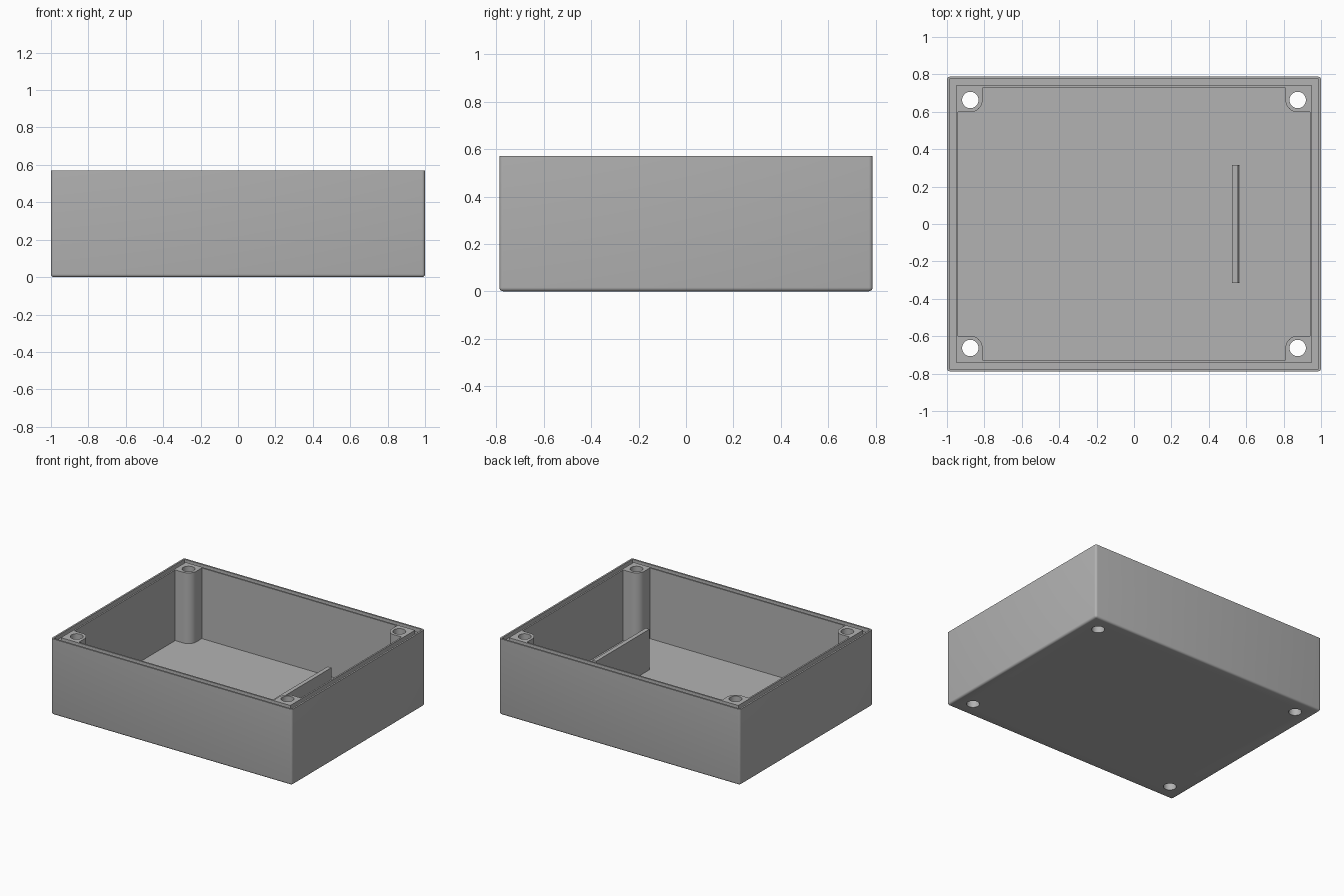
import bpy, bmesh, math

cube = bpy.data.objects.get("Cube")
if cube:
    bpy.data.objects.remove(cube, do_unlink=True)

# Main sizes (half widths, heights)
HX, HY, TOP = 1.0, 0.788, 0.57
FLOOR, WALL = 0.04, 0.06
INSET, POST_R, HOLE_R = 0.125, 0.065, 0.044
LIP, GROOVE_IN, GROOVE_DEPTH = 0.013, 0.048, 0.03
EDGE_R = 0.016

grey = bpy.data.materials.new("enclosure_grey")
grey.use_nodes = True
COLOUR = (0.45, 0.45, 0.45, 1)
grey.diffuse_color = COLOUR
grey.node_tree.nodes["Principled BSDF"].inputs["Base Color"].default_value = COLOUR


def finish(name, bm):
    bmesh.ops.recalc_face_normals(bm, faces=bm.faces)
    mesh = bpy.data.meshes.new(name)
    bm.to_mesh(mesh)
    bm.free()
    mesh.materials.append(grey)
    obj = bpy.data.objects.new(name, mesh)
    bpy.context.collection.objects.link(obj)
    return obj


def loft(name, loops, cyclic=False):
    """Skin a list of (outline, z) rings; cap the ends unless cyclic."""
    bm = bmesh.new()
    rings = [[bm.verts.new((x, y, z)) for x, y in pts] for pts, z in loops]
    pairs = list(zip(rings, rings[1:]))
    if cyclic:
        pairs.append((rings[-1], rings[0]))
    else:
        bm.faces.new(rings[0])
        bm.faces.new(rings[-1])
    for a, b in pairs:
        for i in range(len(a)):
            j = (i + 1) % len(a)
            bm.faces.new((a[i], a[j], b[j], b[i]))
    return finish(name, bm)


def rect(x0, x1, y0, y1):
    return [(x0, y0), (x1, y0), (x1, y1), (x0, y1)]


def inset_rect(d):
    return rect(d - HX, HX - d, d - HY, HY - d)


def circle(cx, cy, r, n=40):
    return [(cx + r * math.cos(2 * math.pi * i / n),
             cy + r * math.sin(2 * math.pi * i / n)) for i in range(n)]


def cavity_outline(steps=12):
    """Inner rectangle with a rounded screw post left in each corner."""
    pts = []
    ax, ay = HX - WALL, HY - WALL
    cx, cy = HX - INSET, HY - INSET
    corner = [(ax, cy - POST_R)]
    for i in range(steps + 1):
        a = math.pi / 2 * i / steps
        corner.append((cx - POST_R * math.sin(a), cy - POST_R * math.cos(a)))
    corner.append((cx - POST_R, ay))
    for sx, sy in ((1, 1), (-1, 1), (-1, -1), (1, -1)):
        part = [(x * sx, y * sy) for x, y in corner]
        pts += part if sx * sy > 0 else part[::-1]
    return pts


# Outer block with rounded bottom and upright edges
bm = bmesh.new()
bmesh.ops.create_cube(bm, size=1)
for v in bm.verts:
    v.co = (v.co.x * 2 * HX, v.co.y * 2 * HY, (v.co.z + 0.5) * TOP)
edges = [e for e in bm.edges if min(v.co.z for v in e.verts) < 0.01]
bmesh.ops.bevel(bm, geom=edges, offset=EDGE_R, segments=4, profile=0.5, affect='EDGES')
box = finish("enclosure_box", bm)

# Cutters: cavity, rim groove and through holes
cutters = [loft("cavity_cutter", [(cavity_outline(), FLOOR), (cavity_outline(), TOP + 0.1)])]
low, high = TOP - GROOVE_DEPTH, TOP + 0.1
cutters.append(loft("groove_cutter", [
    (inset_rect(LIP), low), (inset_rect(LIP), high),
    (inset_rect(GROOVE_IN), high), (inset_rect(GROOVE_IN), low)], cyclic=True))
for sx in (-1, 1):
    for sy in (-1, 1):
        ring = circle(sx * (HX - INSET), sy * (HY - INSET), HOLE_R)
        cutters.append(loft("hole_cutter", [(ring, -0.1), (ring, TOP + 0.1)]))

bpy.context.view_layer.objects.active = box
for c in cutters:
    mod = box.modifiers.new("cut", 'BOOLEAN')
    mod.operation, mod.solver, mod.object = 'DIFFERENCE', 'EXACT', c
    bpy.ops.object.modifier_apply(modifier=mod.name)
    bpy.data.objects.remove(c, do_unlink=True)

# Upright divider with one slightly sloping face
divider = loft("divider", [(rect(0.524, 0.565, -0.315, 0.315), FLOOR - 0.01),
                           (rect(0.524, 0.555, -0.315, 0.315), 0.345)])

bpy.ops.object.select_all(action='DESELECT')
box.select_set(True)
bpy.ops.object.shade_smooth_by_angle(angle=math.radians(35))
